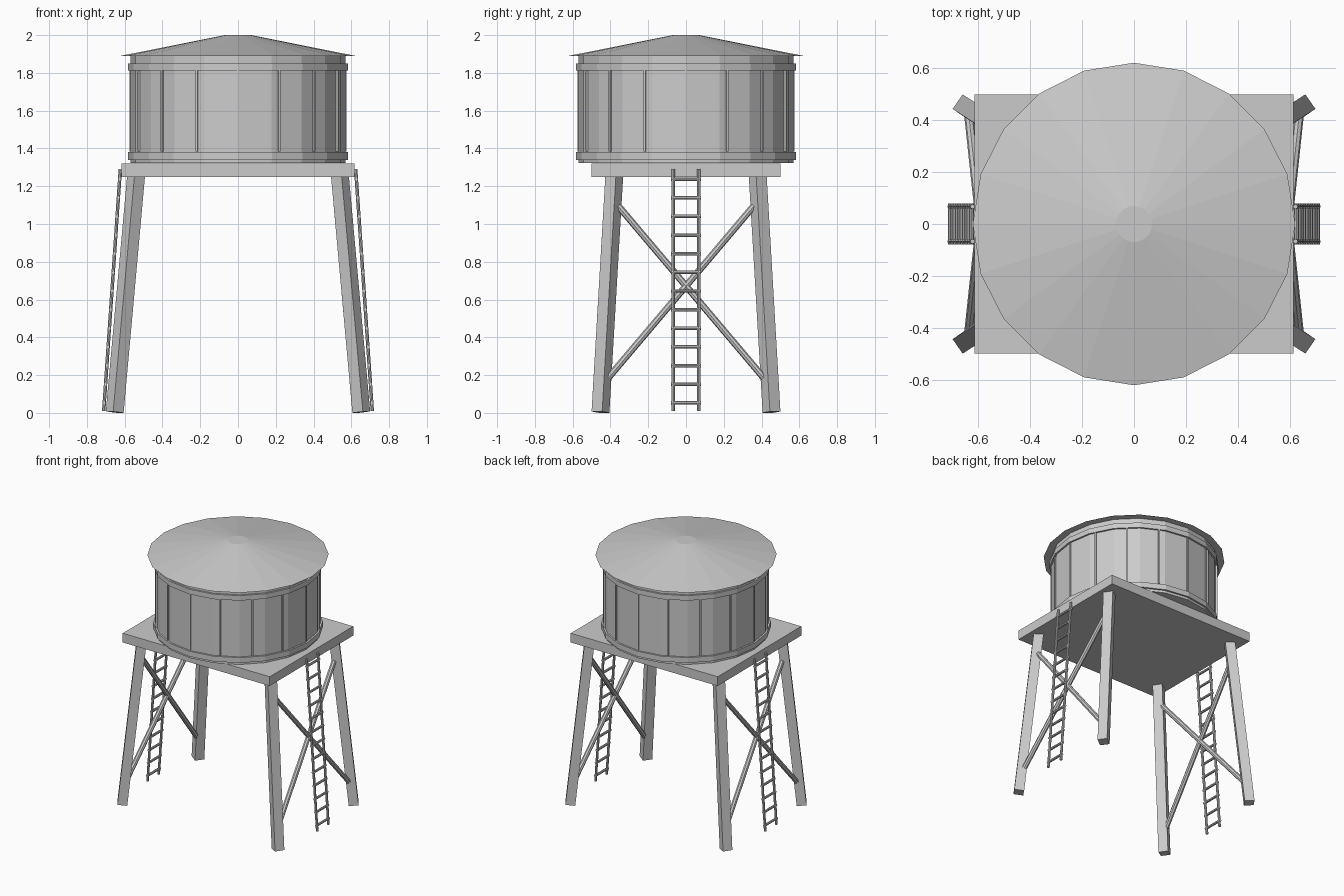
import bpy
import bmesh
from math import cos, sin, tau
from mathutils import Matrix, Vector

cube = bpy.data.objects.get("Cube")
if cube:
    bpy.data.objects.remove(cube, do_unlink=True)

# One grey for the whole tower
GREY = (0.6, 0.6, 0.6, 1.0)
grey = bpy.data.materials.new("weathered_grey")
grey.use_nodes = True
grey.diffuse_color = GREY
grey.node_tree.nodes["Principled BSDF"].inputs["Base Color"].default_value = GREY


def finish(name, bm):
    """Turn a bmesh into a flat-shaded object."""
    mesh = bpy.data.meshes.new(name)
    bm.to_mesh(mesh)
    bm.free()
    mesh.materials.append(grey)
    obj = bpy.data.objects.new(name, mesh)
    bpy.context.collection.objects.link(obj)
    return obj


def add_bar(bm, start, end, radius, sides=8, corner=(0, 0, 1)):
    """Add a straight prism; one of its corners points towards 'corner'."""
    start, end = Vector(start), Vector(end)
    z = (end - start).normalized()
    x = Vector(corner)
    x = (x - z * x.dot(z)).normalized()
    y = z.cross(x)
    matrix = Matrix((x, y, z)).transposed().to_4x4()
    matrix.translation = (start + end) / 2
    bmesh.ops.create_cone(bm, cap_ends=True, segments=sides, radius1=radius,
                          radius2=radius, depth=(end - start).length, matrix=matrix)


def add_drum(bm, bottom, top, radius, top_radius=None):
    """Add an upright twenty-sided drum or cone."""
    bmesh.ops.create_cone(bm, cap_ends=True, segments=20, radius1=radius,
                          radius2=radius if top_radius is None else top_radius,
                          depth=top - bottom,
                          matrix=Matrix.Translation((0, 0, (bottom + top) / 2)))


def add_box(bm, centre, size, turn=0.0):
    matrix = (Matrix.Rotation(turn, 4, "Z") @ Matrix.Translation(centre)
              @ Matrix.Diagonal((*size, 1)))
    bmesh.ops.create_cube(bm, size=1, matrix=matrix)


# Tank, bands and roof
for name, *shape in (
    ("tank", 1.322, 1.89, 0.57),
    ("lower_band", 1.34, 1.38, 0.583),
    ("upper_band", 1.812, 1.85, 0.583),
    ("roof", 1.89, 2.0, 0.622, 0.07),
):
    bm = bmesh.new()
    add_drum(bm, *shape)
    finish(name, bm)

# Upright battens around the tank
bm = bmesh.new()
for i in range(16):
    add_box(bm, (0.567, 0, 1.6), (0.016, 0.01, 0.43), tau * i / 16)
finish("tank_battens", bm)

# Platform
bm = bmesh.new()
add_box(bm, (0, 0, 1.285), (1.232, 1.0, 0.07))
finish("platform", bm)


def leg_point(sx, sy, z):
    """Point on the centre line of a splayed leg."""
    t = 1 - z / 1.25
    return Vector((sx * (0.54 + 0.113 * t), sy * (0.38 + 0.073 * t), z))


for side, sx in (("left", 1), ("right", -1)):
    # Splayed square legs
    for end, sy in (("front", -1), ("back", 1)):
        bm = bmesh.new()
        out = Vector((sx * 0.82, sy * 0.57, 0))
        across = Vector((-out.y, out.x, 0))
        add_bar(bm, leg_point(sx, sy, 0.004), leg_point(sx, sy, 1.265),
                0.048, 4, out + across)
        finish(f"{end}_{side}_leg", bm)

    # Crossed braces between the front and back legs
    bm = bmesh.new()
    for sy in (-1, 1):
        low, high = leg_point(sx, sy, 0.185), leg_point(sx, -sy, 1.095)
        low.y, high.y = sy * 0.412, -sy * 0.358
        add_bar(bm, low, high, 0.018)
    finish(f"{side}_cross_brace", bm)

    # Leaning ladder
    bm = bmesh.new()
    foot, head = Vector((sx * 0.711, 0, 0.01)), Vector((sx * 0.623, 0, 1.29))
    for y in (-0.067, 0.067):
        offset = Vector((0, y, 0))
        add_bar(bm, foot + offset, head + offset, 0.009, 8, (1, 0, 0))
    for i in range(13):
        z = 0.053 + 0.0987 * i
        p = foot.lerp(head, (z - foot.z) / (head.z - foot.z))
        add_bar(bm, p - Vector((0, 0.079, 0)), p + Vector((0, 0.079, 0)), 0.009)
    finish(f"{side}_ladder", bm)
